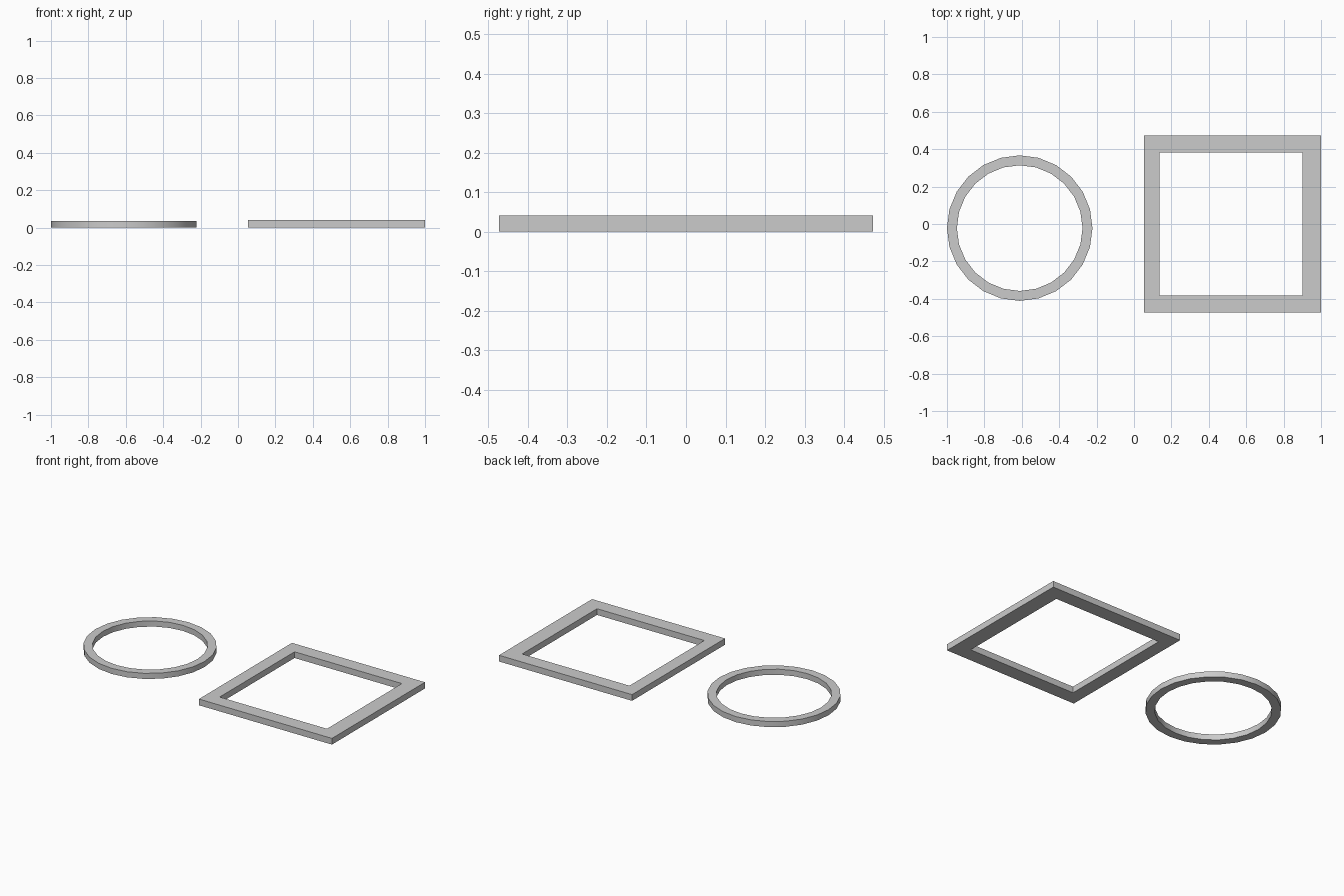
import bpy, bmesh, math

if "Cube" in bpy.data.objects:
    bpy.data.objects.remove(bpy.data.objects["Cube"])


def make_frame(name, outer, inner, height, smooth=False):
    """Extruded closed band between two matching outlines."""
    bm = bmesh.new()
    n = len(outer)
    ob, ib, ot, it = [[bm.verts.new((x, y, z)) for x, y in loop]
                      for z in (0, height) for loop in (outer, inner)]
    for i in range(n):
        j = (i + 1) % n
        for a, b in ((ob, ot), (ot, it), (it, ib), (ib, ob)):
            bm.faces.new((a[i], a[j], b[j], b[i]))
    bmesh.ops.recalc_face_normals(bm, faces=bm.faces)
    mesh = bpy.data.meshes.new(name)
    bm.to_mesh(mesh)
    bm.free()
    obj = bpy.data.objects.new(name, mesh)
    bpy.context.collection.objects.link(obj)
    if smooth:
        bpy.ops.object.select_all(action='DESELECT')
        bpy.context.view_layer.objects.active = obj
        obj.select_set(True)
        bpy.ops.object.shade_smooth_by_angle(angle=math.radians(30))
    return obj


def circle(cx, cy, r, n=24):
    return [(cx + r * math.cos(math.tau * i / n),
             cy + r * math.sin(math.tau * i / n)) for i in range(n)]


def rect(x0, x1, y0, y1):
    return [(x0, y0), (x1, y0), (x1, y1), (x0, y1)]


# Round ring on the left
make_frame("round_ring", circle(-0.611, -0.022, 0.389),
           circle(-0.611, -0.022, 0.336), 0.036, smooth=True)

# Square frame on the right
make_frame("square_frame", rect(0.053, 1.0, -0.473, 0.473),
           rect(0.136, 0.9, -0.381, 0.381), 0.04)
